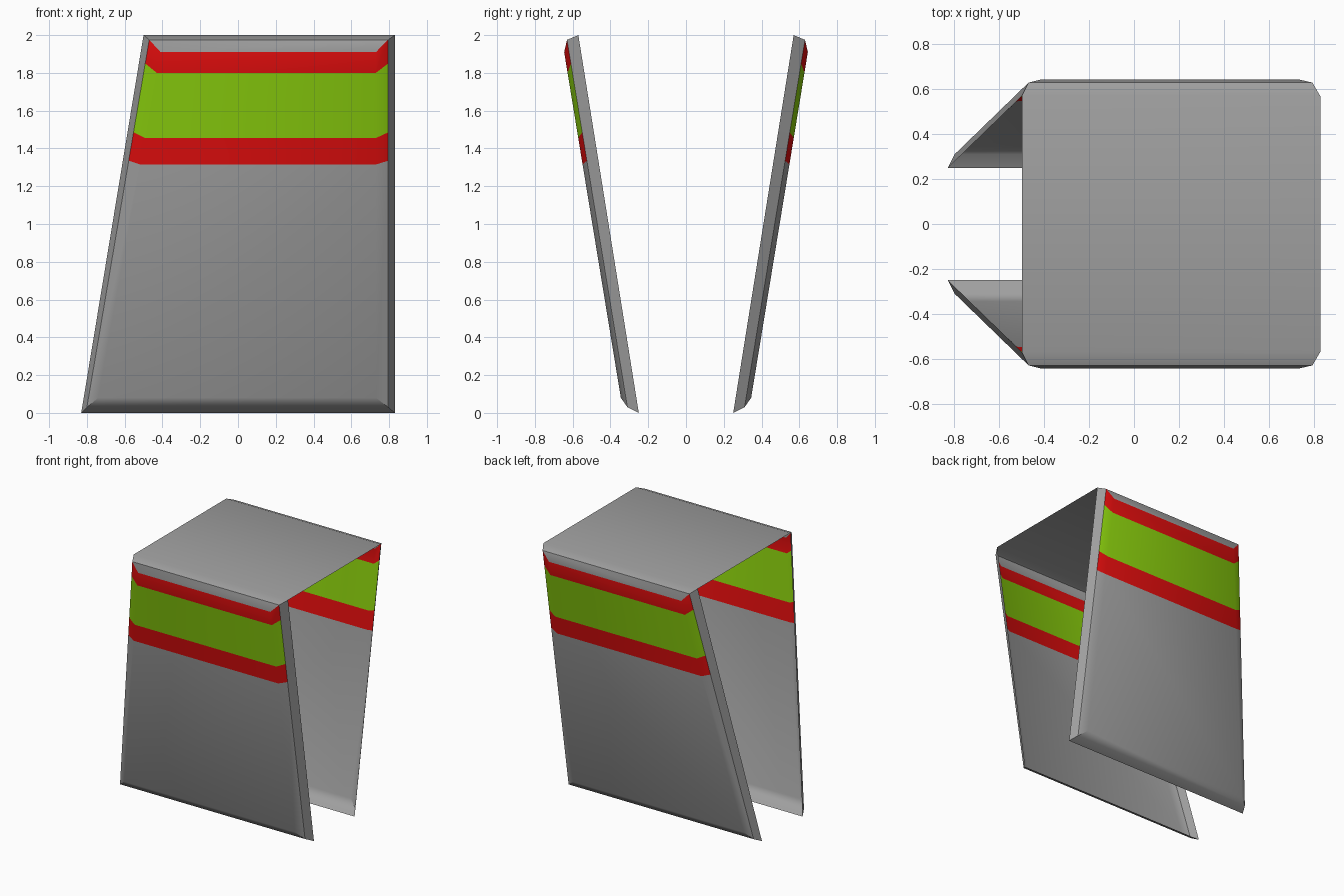
import bpy
import bmesh

cube = bpy.data.objects.get("Cube")
if cube:
    bpy.data.objects.remove(cube, do_unlink=True)


def make_material(name, color):
    mat = bpy.data.materials.new(name)
    mat.use_nodes = True
    mat.diffuse_color = (*color, 1)
    bsdf = mat.node_tree.nodes["Principled BSDF"]
    bsdf.inputs["Base Color"].default_value = (*color, 1)
    return mat


materials = [
    make_material("grey", (0.35, 0.35, 0.35)),
    make_material("red", (0.74, 0.004, 0.004)),
    make_material("lime_green", (0.25, 0.61, 0.004)),
]
GREY, RED, LIME = range(3)

# Sloping outlines, from the open inner rim out to the panel face:
# bottom (left x, right x, depth) and top (left x, depth), with their heights
RIM = dict(z=(0.0, 2.0), left=(-0.83, -0.5), right=0.83, depth=(0.25, 0.57))
EDGE = dict(z=(0.03, 1.975), left=(-0.8, -0.47), right=0.795, depth=(0.31, 0.63))
FACE = dict(z=(0.08, 1.91), left=(-0.74, -0.41), right=0.73, depth=(0.345, 0.645))

# Heights of the stripe boundaries where they meet the edge and the face
EDGE_CUTS = (1.335, 1.485, 1.85)
FACE_CUTS = (1.315, 1.455, 1.8)
BANDS = (GREY, RED, LIME, RED)

bm = bmesh.new()


def outline(shape, cuts):
    """Left and right vertex chains running up one outline."""
    low, high = shape["z"]
    left, right = [], []
    for z in (low, *cuts, high):
        t = (z - low) / (high - low)
        x, depth = (a + (b - a) * t for a, b in zip(*[iter((*shape["left"], *shape["depth"]))] * 2))
        left.append(bm.verts.new((x, -depth, z)))
        right.append(bm.verts.new((shape["right"], -depth, z)))
    return left, right


def quad(a, b, c, d, mat=GREY):
    bm.faces.new((a, b, c, d)).material_index = mat


rim_l, rim_r = outline(RIM, EDGE_CUTS)
edge_l, edge_r = outline(EDGE, EDGE_CUTS)
face_l, face_r = outline(FACE, FACE_CUTS)

# Striped panel with chamfered sides
columns = [rim_l, edge_l, face_l, face_r, edge_r, rim_r]
for c, (a, b) in enumerate(zip(columns, columns[1:])):
    is_rim = c in (0, len(columns) - 2)
    for row, band in enumerate(BANDS):
        quad(a[row], b[row], b[row + 1], a[row + 1], GREY if is_rim else band)

# Bottom lip and top chamfer
for inner, outer in (((rim_l, rim_r), (edge_l, edge_r)), ((edge_l, edge_r), (face_l, face_r))):
    quad(inner[0][0], inner[1][0], outer[1][0], outer[0][0])
    quad(outer[0][-1], outer[1][-1], inner[1][-1], inner[0][-1])

# Half of the flat top sheet, up to the mirror plane
mid_r, mid_l = (bm.verts.new((v.co.x, 0, v.co.z)) for v in (rim_r[-1], rim_l[-1]))
quad(rim_l[-1], rim_r[-1], mid_r, mid_l)

mesh = bpy.data.meshes.new("striped_cover")
bm.to_mesh(mesh)
bm.free()
for mat in materials:
    mesh.materials.append(mat)

cover = bpy.data.objects.new("striped_cover", mesh)
bpy.context.collection.objects.link(cover)
bpy.ops.object.select_all(action="DESELECT")
cover.select_set(True)
bpy.context.view_layer.objects.active = cover
bpy.ops.object.shade_smooth_by_angle(angle=0.52)

# The back panel mirrors the front one
mirror = cover.modifiers.new("back_panel", "MIRROR")
mirror.use_axis = (False, True, False)
mirror.use_clip = True
